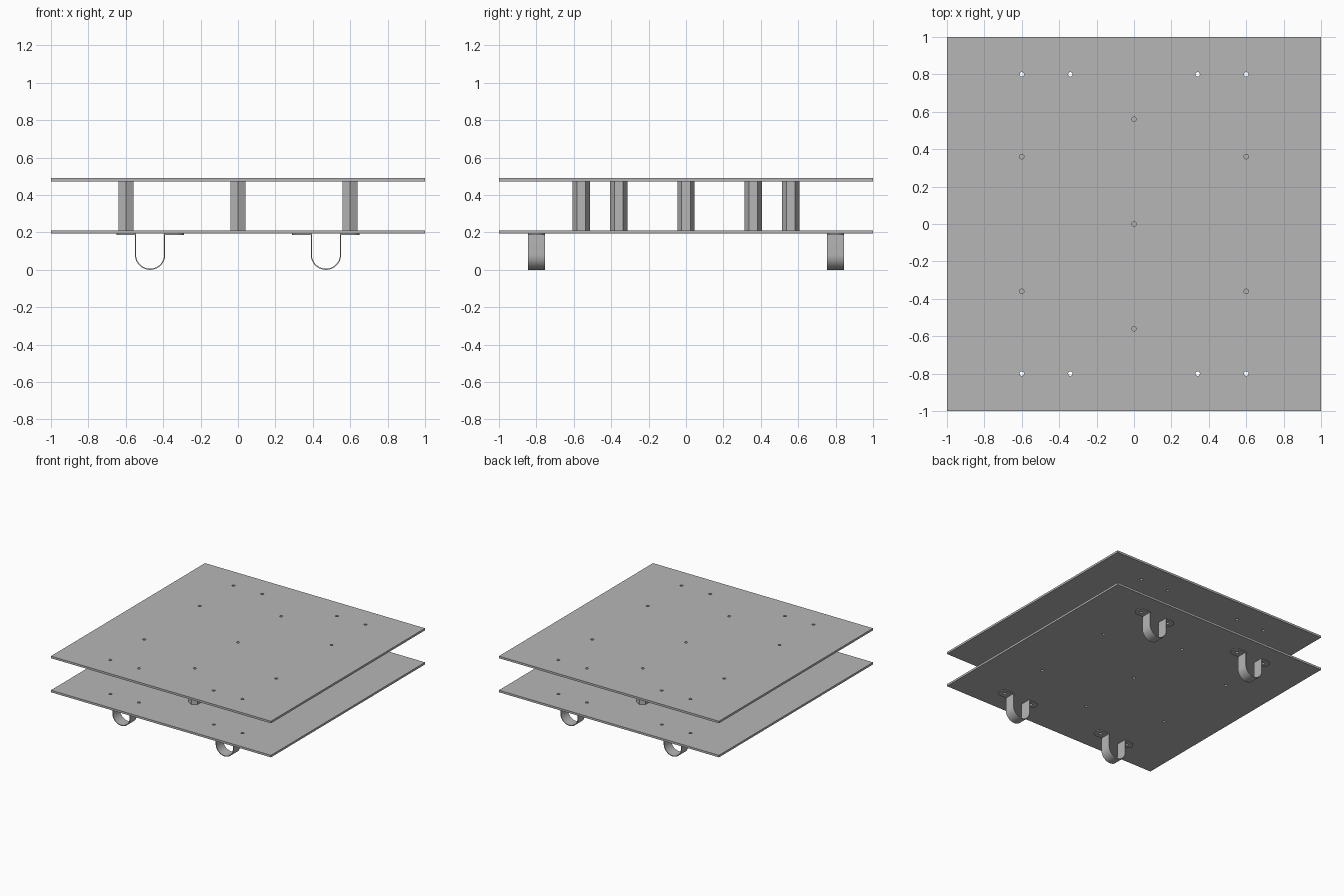
import bpy, bmesh
from math import cos, sin, pi, radians

cube = bpy.data.objects.get("Cube")
if cube:
    bpy.data.objects.remove(cube, do_unlink=True)

grey = bpy.data.materials.new("plain grey")
grey.use_nodes = True
colour = (0.47, 0.47, 0.47, 1)
grey.diffuse_color = colour
grey.node_tree.nodes["Principled BSDF"].inputs["Base Color"].default_value = colour


def arc(cx, cy, r, start, end, steps):
    angles = [radians(start + (end - start) * i / steps) for i in range(steps + 1)]
    return [(cx + r * cos(a), cy + r * sin(a)) for a in angles]


def circle(cx, cy, r, sides=24, start=0):
    return arc(cx, cy, r, start, start + 360, sides)[:-1]


def extrude(name, loops, thickness, location, tilt=0):
    """Fill the first loop, leave the others as holes, and extrude evenly both ways."""
    curve = bpy.data.curves.new(name, 'CURVE')
    curve.dimensions = '2D'
    curve.fill_mode = 'BOTH'
    curve.extrude = thickness / 2
    for loop in loops:
        spline = curve.splines.new('POLY')
        spline.points.add(len(loop) - 1)
        for point, (x, y) in zip(spline.points, loop):
            point.co = (x, y, 0, 1)
        spline.use_cyclic_u = True
    obj = bpy.data.objects.new(name, curve)
    bpy.context.collection.objects.link(obj)
    obj.location = location
    obj.rotation_euler.x = tilt
    bpy.ops.object.select_all(action='DESELECT')
    obj.select_set(True)
    bpy.context.view_layer.objects.active = obj
    bpy.ops.object.convert(target='MESH')
    obj = bpy.context.object
    bm = bmesh.new()
    bm.from_mesh(obj.data)
    bmesh.ops.remove_doubles(bm, verts=bm.verts, dist=0.0002)
    bmesh.ops.recalc_face_normals(bm, faces=bm.faces)
    bm.to_mesh(obj.data)
    bm.free()
    obj.data.materials.clear()
    obj.data.materials.append(grey)
    bpy.ops.object.shade_smooth_by_angle(angle=radians(30))
    return obj


HOLE = 0.012
PLATE = 0.017
LOWER, UPPER = 0.193, 0.473      # undersides of the two plates
CLIP_X, CLIP_Y, EAR_HOLE = 0.47, 0.8, 0.13

# Hole positions
standoffs = [(0, 0), (0, 0.56), (0, -0.56)]
standoffs += [(sx * 0.6, sy * 0.36) for sx in (-1, 1) for sy in (-1, 1)]
clips = [(sx * CLIP_X, sy * CLIP_Y) for sx in (-1, 1) for sy in (-1, 1)]
holes = standoffs + [(x + s * EAR_HOLE, y) for x, y in clips for s in (-1, 1)]

# Two square plates with drilled holes
square = [(-1, -1), (1, -1), (1, 1), (-1, 1)]
drilled = [square] + [circle(x, y, HOLE) for x, y in holes]
for name, z in (("lower_plate", LOWER), ("upper_plate", UPPER)):
    extrude(name, drilled, PLATE, (0, 0, z + PLATE / 2))

# Hexagonal standoffs with a corner towards the front
gap = UPPER - LOWER - PLATE
hexagon = circle(0, 0, 0.0462, 6, 90)
for i, (x, y) in enumerate(standoffs, 1):
    extrude(f"standoff_{i}", [hexagon], gap, (x, y, LOWER + PLATE + gap / 2))

# U-shaped clips with rounded, drilled ears
R, SHEET, HALF = 0.081, 0.006, 0.045
strap = [(-R, LOWER)] + arc(0, R, R, 180, 360, 32) + [(R, LOWER)]
strap += [(R - SHEET, LOWER)] + arc(0, R, R - SHEET, 360, 180, 32) + [(SHEET - R, LOWER)]
for i, (x, y) in enumerate(clips, 1):
    extrude(f"clip_strap_{i}", [strap], 2 * HALF, (x, y, 0), pi / 2)
    for side, s in (("left", 1), ("right", -1)):
        ear = [(s * R, -HALF)]
        ear += [(s * px, py) for px, py in arc(0.135, 0, HALF, -90, 90, 16)]
        ear += [(s * R, HALF)]
        extrude(f"clip_ear_{side}_{i}", [ear, circle(s * EAR_HOLE, 0, HOLE)],
                SHEET, (x, y, LOWER - SHEET / 2))
